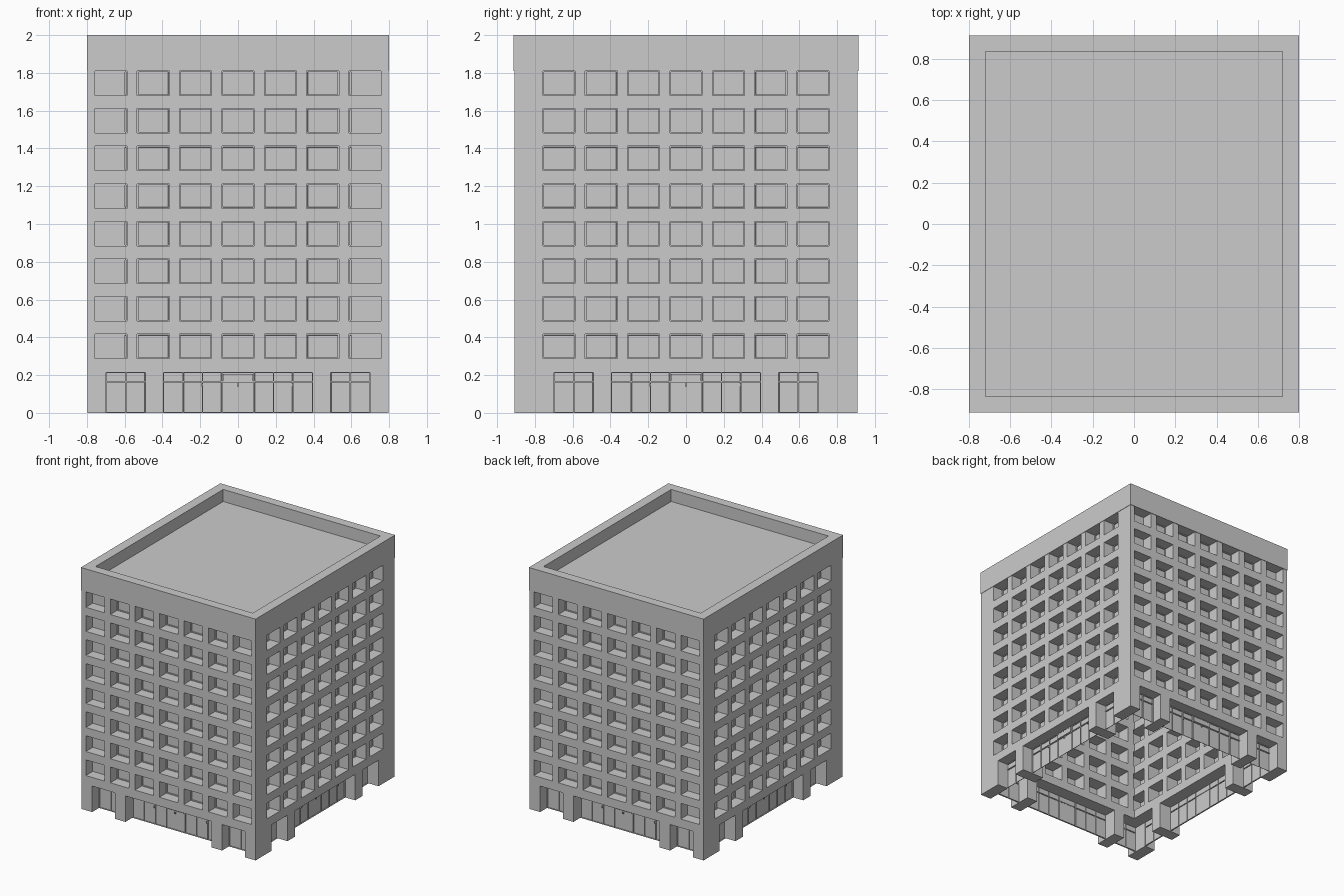
import bpy, bmesh, math
from mathutils import Matrix, Vector

cube = bpy.data.objects.get("Cube")
if cube:
    bpy.data.objects.remove(cube)

grey = bpy.data.materials.new("concrete grey")
grey.use_nodes = True
COLOUR = (0.6, 0.6, 0.6, 1)
grey.diffuse_color = COLOUR
grey.node_tree.nodes["Principled BSDF"].inputs["Base Color"].default_value = COLOUR

HX, HY = 0.797, 0.908              # half sizes of the walls
WALL, GLASS = 0.20, 0.09           # wall thickness and window recess
BASE, PITCH, WIN_H, FLOORS = 0.287, 0.199, 0.13, 8
COL, WIN_W = 0.2243, 0.17          # window column spacing and width
DOOR_TOP, TRANSOM = 0.215, 0.165
SIDES = [(Matrix.Rotation(k * math.pi / 2, 4, 'Z'), HX if k % 2 else HY) for k in range(4)]
CENTRES = [(i - 3) * COL for i in range(7)]


def finish(name, bm):
    mesh = bpy.data.meshes.new(name)
    bm.to_mesh(mesh)
    bm.free()
    mesh.materials.append(grey)
    obj = bpy.data.objects.new(name, mesh)
    bpy.context.scene.collection.objects.link(obj)
    return obj


def box(bm, x, y, z, mat=Matrix()):
    """Add a box from three (low, high) ranges."""
    mid = Vector([sum(r) / 2 for r in (x, y, z)])
    size = [abs(r[1] - r[0]) for r in (x, y, z)]
    bmesh.ops.create_cube(bm, size=1, matrix=mat @ Matrix.Translation(mid) @ Matrix.Diagonal((*size, 1)))


def ring(bm, hx, hy, tx, ty, z0, z1):
    """Add a rectangular ring with wall thicknesses tx and ty."""
    loops = []
    for a, b in ((hx, hy), (hx - tx, hy - ty)):
        for z in (z0, z1):
            loops.append([bm.verts.new((sx * a, sy * b, z)) for sx, sy in ((-1, -1), (1, -1), (1, 1), (-1, 1))])
    ol, oh, il, ih = loops
    for i in range(4):
        j = (i + 1) % 4
        bm.faces.new((ol[i], ol[j], oh[j], oh[i]))
        bm.faces.new((il[j], il[i], ih[i], ih[j]))
        bm.faces.new((oh[i], oh[j], ih[j], ih[i]))
        bm.faces.new((ol[j], ol[i], il[i], il[j]))


def pane(bm, mat, half, u0, u1, z0, z1, rim):
    """Add a framed pane set back in the wall."""
    y = GLASS - half
    vs = [bm.verts.new(mat @ Vector(p)) for p in ((u0, y, z0), (u1, y, z0), (u1, y, z1), (u0, y, z1))]
    face = bm.faces.new(vs)
    face.normal_update()
    # frame edge, then a step back to the glass
    bmesh.ops.inset_individual(bm, faces=[face], thickness=rim)
    bmesh.ops.inset_individual(bm, faces=[face], thickness=0.0005, depth=-0.008)


# Parapet and roof
bm = bmesh.new()
ring(bm, 0.8, 0.912, 0.08, 0.077, 1.81, 2.0)
finish("parapet", bm)
bm = bmesh.new()
box(bm, (-0.725, 0.725), (-0.84, 0.84), (1.81, 1.9))
finish("roof_slab", bm)

# Horizontal wall bands
bm = bmesh.new()
ring(bm, HX, HY, WALL, WALL, DOOR_TOP, BASE)
for f in range(FLOORS - 1):
    ring(bm, HX, HY, WALL, WALL, BASE + f * PITCH + WIN_H, BASE + (f + 1) * PITCH)
finish("wall_bands", bm)

# Piers between the windows and at the corners
bm = bmesh.new()
edge = 3 * COL + WIN_W / 2
for f in range(FLOORS):
    z = (BASE + f * PITCH, BASE + f * PITCH + WIN_H)
    for mat, half in SIDES:
        for c in CENTRES[:-1]:
            box(bm, (c + WIN_W / 2, c + COL - WIN_W / 2), (-half, WALL - half), z, mat)
    for sx in (-1, 1):
        for sy in (-1, 1):
            box(bm, (sx * edge, sx * HX), (sy * edge, sy * HY), z)
            box(bm, (sx * (HX - WALL), sx * edge), (sy * edge, sy * (HY - GLASS)), z)
finish("window_piers", bm)

# Ground floor piers
bm = bmesh.new()
z = (0, DOOR_TOP)
for mat, half in SIDES:
    for s in (-1, 1):
        box(bm, (s * 0.395, s * 0.49), (-half, WALL - half), z, mat)
for sx in (-1, 1):
    for sy in (-1, 1):
        box(bm, (sx * 0.70, sx * HX), (sy * 0.70, sy * HY), z)
finish("ground_piers", bm)

# Upper windows
bm = bmesh.new()
for mat, half in SIDES:
    for f in range(FLOORS):
        for c in CENTRES:
            z0 = BASE + f * PITCH
            pane(bm, mat, half, c - WIN_W / 2, c + WIN_W / 2, z0, z0 + WIN_H, 0.008)
finish("windows", bm)

# Shop fronts with transom lights
bm = bmesh.new()
bars = [0.085, 0.188, 0.291, 0.395]
bays = [(-0.085, 0.085)]
for a, b in list(zip(bars, bars[1:])) + [(0.49, 0.595), (0.595, 0.70)]:
    bays += [(a, b), (-b, -a)]
for mat, half in SIDES:
    for a, b in bays:
        pane(bm, mat, half, a, b, 0, TRANSOM, 0.005)
        pane(bm, mat, half, a, b, TRANSOM, DOOR_TOP, 0.005)
finish("shop_fronts", bm)

# Door header and handles
bm = bmesh.new()
for mat, half in SIDES:
    y = GLASS - half
    box(bm, (-0.08, 0.08), (y - 0.006, y + 0.004), (0.165, 0.205), mat)
    for u in (-0.19, 0, 0.29):
        box(bm, (u - 0.004, u + 0.004), (y - 0.012, y), (0.14, 0.155), mat)
finish("door_fittings", bm)
